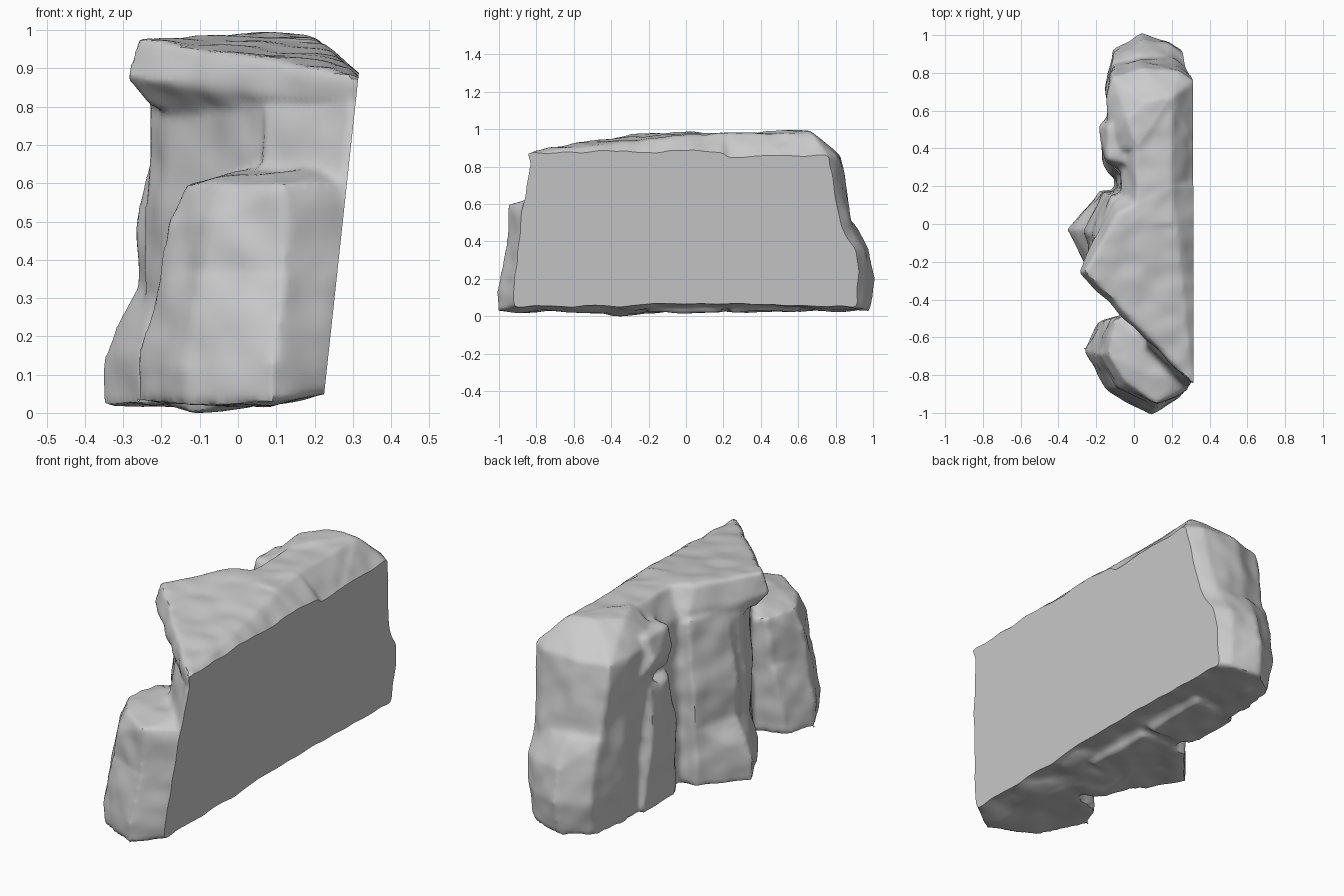
import bpy
import bmesh
import math
from mathutils import Vector, noise

default_cube = bpy.data.objects.get("Cube")
if default_cube:
    bpy.data.objects.remove(default_cube, do_unlink=True)


def add_chunk(target, rings):
    """Add one convex boulder, hulled around plan outlines at given heights."""
    chunk = bmesh.new()
    for height, outline in rings:
        for x, y in outline:
            z = height
            if height > 0.93:
                # The crown slopes down toward the flat wall and the front
                z -= 1.1 * max(0, x - 0.2) + 0.18 * max(0, -0.4 - y)
            elif height < 0.1:
                z += 0.2 * max(0, x - 0.1)
            chunk.verts.new((x, y, z))
    hull = bmesh.ops.convex_hull(chunk, input=chunk.verts[:])
    loose = [v for v in hull["geom_interior"] if isinstance(v, bmesh.types.BMVert)]
    bmesh.ops.delete(chunk, geom=loose, context="VERTS")
    bmesh.ops.recalc_face_normals(chunk, faces=chunk.faces[:])
    temporary = bpy.data.meshes.new("chunk")
    chunk.to_mesh(temporary)
    chunk.free()
    target.from_mesh(temporary)
    bpy.data.meshes.remove(temporary)


# Tall wedge with a diagonal front face
main_wedge = [
    (0.03, [(.4, -.88), (.2, -.8), (-.2, -.26), (-.26, -.14), (-.14, .17), (.4, .2)]),
    (0.6, [(.4, -.9), (.26, -.82), (.02, -.5), (-.18, -.24), (-.23, -.13), (-.13, .17), (.4, .2)]),
    (0.83, [(.4, -.86), (.28, -.82), (.03, -.55), (-.18, -.25), (-.23, -.13), (-.11, .15), (.4, .2)]),
]

# Overhanging cap of the wedge
wedge_cap = [
    (0.81, [(.4, -.86), (.28, -.82), (.02, -.54), (-.23, -.24), (-.23, -.14), (-.1, .14), (.4, .2)]),
    (0.88, [(.31, -.84), (-.3, -.26), (-.26, -.16), (-.1, .12), (.3, .2)]),
    (0.985, [(.4, -.8), (.22, -.72), (-.26, -.25), (-.09, .05), (.2, .2), (.4, .2)]),
]

# Flared foot and the shaft above it, beside the wedge
flared_foot = [
    (0.025, [(-.345, -.03), (-.25, -.22), (-.18, .17), (.1, -.2), (.1, .18)]),
    (0.16, [(-.345, -.03), (-.25, -.22), (-.18, .17), (.1, -.2), (.1, .18)]),
    (0.32, [(-.275, -.03), (-.22, -.2), (-.16, .17), (.1, .15)]),
]
foot_shaft = [
    (0.25, [(-.27, -.04), (-.21, -.2), (-.17, .17), (.1, .15), (.1, -.1)]),
    (0.5, [(-.265, -.04), (-.2, -.18), (-.16, .17), (.1, .15), (.1, -.1)]),
    (0.62, [(-.24, -.06), (-.14, .17), (.1, .15), (.1, -.1)]),
    (0.84, [(-.2, -.06), (-.12, .14), (.1, .15), (.1, -.1)]),
]

# Low block at the front end, in two stacked parts
front_base = [
    (0.03, [(.4, -.78), (.22, -.91), (.09, -1.01), (-.13, -.88), (-.27, -.66), (-.19, -.52), (.1, -.45)]),
    (0.12, [(.4, -.8), (.23, -.92), (.09, -1.01), (-.15, -.88), (-.27, -.67), (-.19, -.52), (.1, -.45)]),
    (0.36, [(.4, -.8), (.12, -.97), (-.1, -.87), (-.2, -.69), (-.14, -.5), (.1, -.45)]),
]
front_block = [
    (0.25, [(.4, -.8), (.12, -.97), (-.1, -.87), (-.21, -.69), (-.14, -.5), (.1, -.45)]),
    (0.5, [(.4, -.82), (.14, -.95), (-.08, -.86), (-.19, -.69), (-.12, -.5), (.1, -.45)]),
    (0.6, [(.4, -.8), (.12, -.95), (-.04, -.84), (-.14, -.69), (-.1, -.5), (.1, -.45)]),
    (0.64, [(.25, -.8), (.08, -.8), (.03, -.6), (.2, -.6)]),
]

# Shoulder that joins the front block to the wedge
front_shoulder = [
    (0.5, [(.4, -.88), (.26, -.88), (.05, -.7), (.05, -.5), (.4, -.5)]),
    (0.8, [(.4, -.85), (.29, -.84), (.07, -.61), (.07, -.5), (.4, -.5)]),
]

# Rounded column at the back end, in two stacked parts
column_base = [
    (0.03, [(.4, .72), (.18, .95), (.02, .98), (-.1, .9), (-.14, .7), (-.12, .55), (.4, .5)]),
    (0.2, [(.4, .78), (.18, .97), (.04, 1.01), (-.11, .92), (-.15, .72), (-.12, .55), (.4, .5)]),
    (0.36, [(.4, .8), (.18, .95), (.04, .98), (-.11, .9), (-.14, .7), (-.12, .55), (.4, .5)]),
    (0.5, [(.4, .74), (.2, .87), (.04, .9), (-.11, .86), (-.14, .7), (-.12, .55), (.4, .5)]),
]
column_top = [
    (0.4, [(.4, .74), (.2, .89), (.04, .9), (-.11, .86), (-.14, .7), (-.12, .5), (.4, .5)]),
    (0.86, [(.32, .76), (.24, .81), (.04, .83), (-.12, .79), (-.14, .65), (-.14, .4), (.32, .4)]),
    (0.99, [(.4, .7), (.2, .67), (.05, .65), (-.04, .55), (.02, .4), (.4, .4)]),
]

# Jutting ledge and narrow ribs between the column and the wedge
ledge = [
    (0.7, [(-.14, .58), (-.13, .32), (.1, .28), (.1, .6)]),
    (0.8, [(-.19, .52), (-.16, .33), (-.05, .26), (.1, .28), (.1, .6)]),
    (0.91, [(-.14, .52), (-.14, .35), (.1, .28), (.1, .6)]),
]
outer_rib = [
    (0.03, [(-.15, .56), (-.16, .32), (-.12, .26), (.1, .24), (.1, .6)]),
    (0.4, [(-.18, .52), (-.16, .32), (-.12, .26), (.1, .24), (.1, .6)]),
    (0.64, [(-.15, .5), (-.14, .34), (-.1, .28), (.1, .3), (.1, .5)]),
]

# Shallow belly the rock rests on
belly = [
    (0.012, [(-.12, -.38), (.02, -.38), (-.1, -.28)]),
    (0.035, [(-.2, -.25), (.1, -.65), (.2, -.2), (-.1, 0)]),
]

# Solid core that backs all the chunks
core = [
    (0.03, [(-.1, 0), (-.1, .7), (.4, .72), (.4, 0)]),
    (0.85, [(-.07, 0), (-.07, .6), (.32, .72), (.32, 0)]),
    (0.98, [(.01, 0), (.01, .6), (.2, .65), (.4, .65), (.4, 0), (.2, 0)]),
]

pieces = bmesh.new()
for rings in (main_wedge, wedge_cap, flared_foot, foot_shaft, front_base, front_block,
              front_shoulder, column_base, column_top, ledge, outer_rib, belly, core):
    add_chunk(pieces, rings)
mesh = bpy.data.meshes.new("rock_cliff")
pieces.to_mesh(mesh)
pieces.free()
rock = bpy.data.objects.new("rock_cliff", mesh)
bpy.context.collection.objects.link(rock)

# Fuse the chunks into a single skin
remesh = rock.modifiers.new("fuse", "REMESH")
remesh.mode = "VOXEL"
remesh.voxel_size = 0.015
soften = rock.modifiers.new("soften", "SMOOTH")
soften.factor = 0.5
soften.iterations = 2
evaluated = rock.evaluated_get(bpy.context.evaluated_depsgraph_get())
fused = bpy.data.meshes.new_from_object(evaluated)
rock.modifiers.clear()
rock.data = fused
bpy.data.meshes.remove(mesh)
fused.name = "rock_cliff"

# Weathered dents and bumps
skin = bmesh.new()
skin.from_mesh(fused)
skin.normal_update()
moves = []
for v in skin.verts:
    broad = noise.noise(v.co * 5)
    fine = noise.noise(v.co * 10 + Vector((3, 7, 1)))
    moves.append(v.normal * (0.01 * broad + 0.008 * fine))
for v, move in zip(skin.verts, moves):
    v.co += move

# Flat leaning wall on the left side
wall_normal = Vector((1, 0, -0.108)).normalized()
cut = bmesh.ops.bisect_plane(
    skin, geom=skin.verts[:] + skin.edges[:] + skin.faces[:],
    plane_co=(0.227, 0, 0.07), plane_no=wall_normal, clear_outer=True)
rim = [e for e in cut["geom_cut"] if isinstance(e, bmesh.types.BMEdge)]
bmesh.ops.holes_fill(skin, edges=rim, sides=0)

# Rest on the ground
ground = min(v.co.z for v in skin.verts)
bmesh.ops.translate(skin, verts=skin.verts[:], vec=(0, 0, -ground))
bmesh.ops.recalc_face_normals(skin, faces=skin.faces[:])
skin.to_mesh(fused)
skin.free()

bpy.ops.object.select_all(action="DESELECT")
rock.select_set(True)
bpy.context.view_layer.objects.active = rock
bpy.ops.object.shade_smooth_by_angle(angle=math.radians(40))
